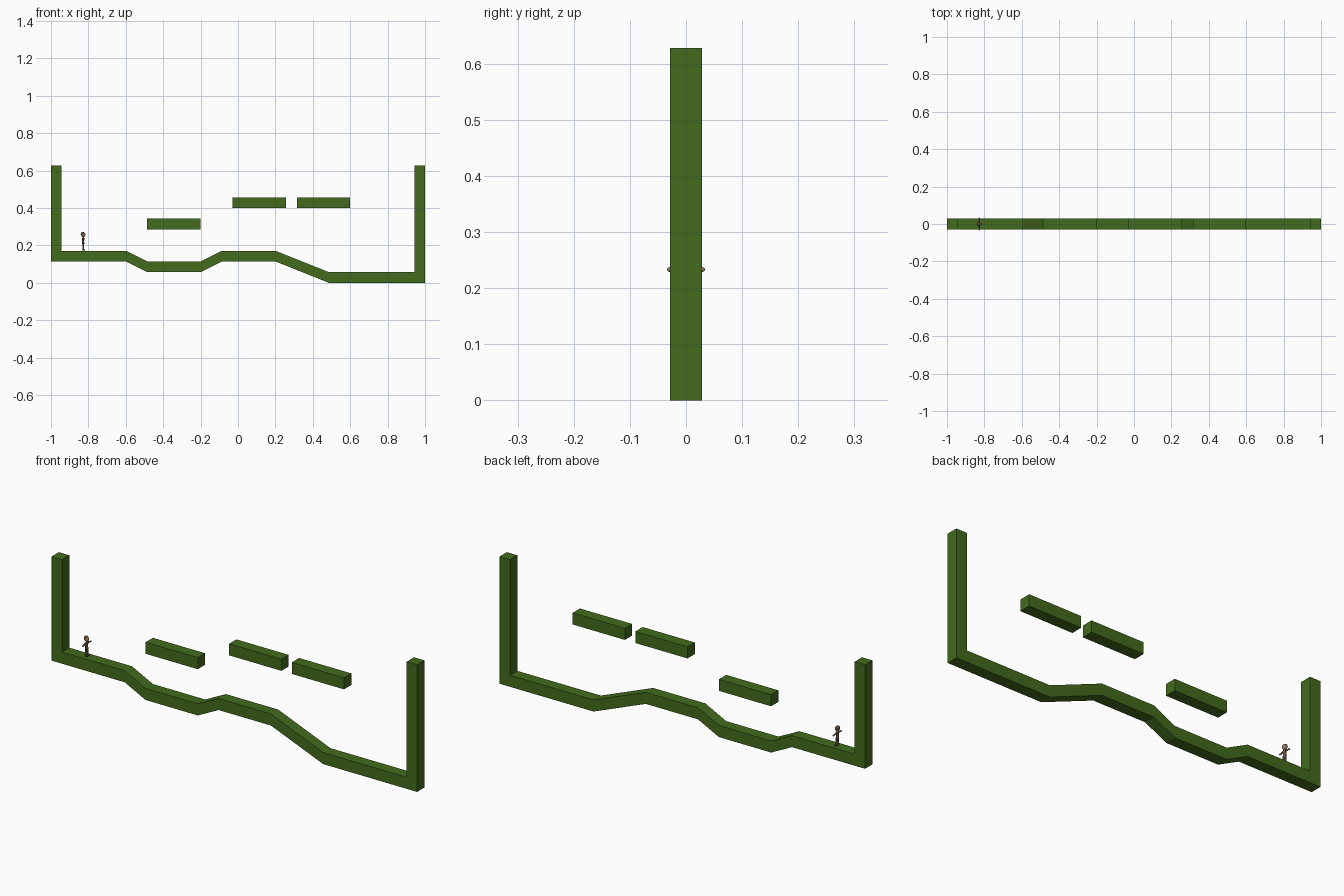
import bpy, bmesh
from mathutils import Vector, Matrix

if "Cube" in bpy.data.objects:
    bpy.data.objects.remove(bpy.data.objects["Cube"])

U = 2 / 35          # one level block
HALF = U / 2        # half depth of the level


def material(name, rgb):
    m = bpy.data.materials.new(name)
    m.diffuse_color = (*rgb, 1)
    m.use_nodes = True
    m.node_tree.nodes["Principled BSDF"].inputs["Base Color"].default_value = m.diffuse_color
    return m


GREEN = material("grass_green", (0.055, 0.145, 0.012))
SKIN = material("skin", (0.36, 0.20, 0.12))
CLOTH = material("cloth", (0.22, 0.13, 0.075))
HAIR = material("hair", (0.12, 0.06, 0.03))


def finish(bm, name, mat, smooth=False):
    bmesh.ops.recalc_face_normals(bm, faces=bm.faces)
    for f in bm.faces:
        f.smooth = smooth
    me = bpy.data.meshes.new(name)
    bm.to_mesh(me)
    bm.free()
    me.materials.append(mat)
    ob = bpy.data.objects.new(name, me)
    bpy.context.collection.objects.link(ob)
    return ob


def extrude_profile(name, cells):
    """Front profile in block units, extruded through the level depth."""
    bm = bmesh.new()
    face = bm.faces.new([bm.verts.new((x * U - 1, -HALF, z * U)) for x, z in cells])
    new = bmesh.ops.extrude_face_region(bm, geom=[face])["geom"]
    bmesh.ops.translate(bm, vec=(0, 2 * HALF, 0),
                        verts=[v for v in new if isinstance(v, bmesh.types.BMVert)])
    return finish(bm, name, GREEN)


# Terrain with its two end walls
ground = [(0, 2), (7, 2), (9, 1), (14, 1), (16, 2), (21, 2), (26, 0), (35, 0)]
top = [(x, z + 1) for x, z in ground[1:-1]]
extrude_profile("terrain", ground + [(35, 11), (34, 11), (34, 1)]
                + top[::-1] + [(1, 3), (1, 11), (0, 11)])

# Floating platforms
for i, (x, z) in enumerate([(9, 5), (17, 7), (23, 7)]):
    extrude_profile(f"platform_{i + 1}", [(x, z), (x + 5, z), (x + 5, z + 1), (x, z + 1)])

# Small figure standing on the left ledge, facing +x
BASE = Vector((-0.828, 0, 3 * U))


def limb(name, a, b, r1, r2, mat, squash=1.0):
    a, b = BASE + Vector(a), BASE + Vector(b)
    d = b - a
    bm = bmesh.new()
    bmesh.ops.create_cone(bm, cap_ends=True, segments=8, radius1=r1, radius2=r2, depth=d.length)
    bmesh.ops.scale(bm, vec=(squash, 1, 1), verts=bm.verts)
    rot = d.to_track_quat('Z', 'Y').to_matrix().to_4x4()
    bmesh.ops.transform(bm, matrix=Matrix.Translation((a + b) / 2) @ rot, verts=bm.verts)
    return finish(bm, name, mat)


def ball(name, c, size, mat):
    bm = bmesh.new()
    bmesh.ops.create_icosphere(bm, subdivisions=2, radius=1)
    bmesh.ops.scale(bm, vec=size, verts=bm.verts)
    bmesh.ops.translate(bm, vec=BASE + Vector(c), verts=bm.verts)
    return finish(bm, name, mat, True)


ball("head", (0.001, 0, 0.085), (0.0115, 0.011, 0.013), SKIN)
ball("hair", (-0.002, 0, 0.089), (0.0115, 0.0115, 0.012), HAIR)
limb("neck", (0, 0, 0.066), (0, 0, 0.075), 0.004, 0.004, SKIN)
ball("hips", (0, 0, 0.040), (0.007, 0.0095, 0.007), CLOTH)
for part, z1, z2, r1, r2 in [("waist", 0.040, 0.052, 0.009, 0.008),
                             ("chest", 0.052, 0.068, 0.008, 0.010)]:
    bm = bmesh.new()
    bmesh.ops.create_cone(bm, cap_ends=True, segments=10, radius1=r1, radius2=r2, depth=z2 - z1)
    bmesh.ops.scale(bm, vec=(0.75, 1, 1), verts=bm.verts)
    bmesh.ops.translate(bm, vec=BASE + Vector((0, 0, (z1 + z2) / 2)), verts=bm.verts)
    finish(bm, part, CLOTH)

# Mirrored arms and legs
for side, s in (("left", 1), ("right", -1)):
    limb(f"{side}_upper_arm", (0, s * 0.008, 0.065), (0, s * 0.018, 0.064), 0.0042, 0.0036, CLOTH)
    limb(f"{side}_forearm", (0, s * 0.018, 0.064), (0.001, s * 0.028, 0.062), 0.0036, 0.003, SKIN)
    ball(f"{side}_hand", (0.001, s * 0.0295, 0.062), (0.0042, 0.0045, 0.0042), SKIN)
    limb(f"{side}_thigh", (0, s * 0.005, 0.041), (0.001, s * 0.006, 0.022), 0.0055, 0.0045, CLOTH)
    limb(f"{side}_shin", (0.001, s * 0.006, 0.023), (-0.001, s * 0.0065, 0.005), 0.0045, 0.0035, SKIN)
    ball(f"{side}_foot", (0.003, s * 0.0065, 0.0045), (0.008, 0.0042, 0.004), HAIR)
